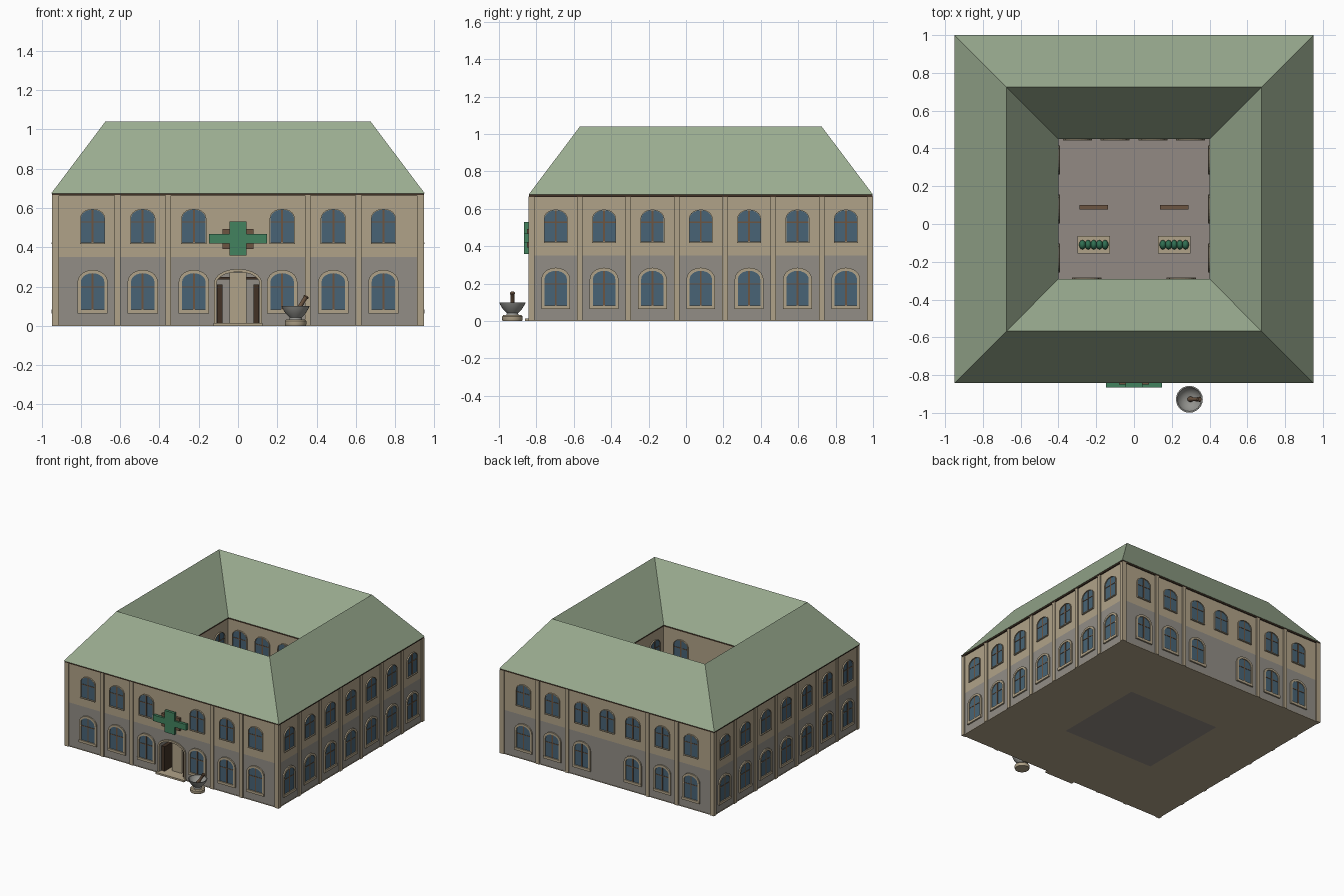
import bpy, bmesh, math
from mathutils import Matrix, Vector

if "Cube" in bpy.data.objects:
    bpy.data.objects.remove(bpy.data.objects["Cube"])


def material(name, r, g, b):
    m = bpy.data.materials.new(name)
    m.use_nodes = True
    m.diffuse_color = (r, g, b, 1)
    m.node_tree.nodes["Principled BSDF"].inputs["Base Color"].default_value = (r, g, b, 1)
    return m


BEIGE = material("beige plaster", .434, .361, .246)
GREY = material("grey plaster", .287, .27, .238)
ROOF = material("sage roof", .328, .418, .283)
GLASS = material("blue glass", .065, .127, .181)
GREEN = material("sign green", .054, .223, .114)
DARK = material("dark brown", .054, .032, .019)
WOOD = material("brown wood", .15, .09, .053)
PAVING = material("paving", .287, .254, .231)
STONE = material("stone grey", .29, .29, .27)
LEAF = material("leaf green", .03, .16, .085)

CY = 0.079            # middle of the building in y
HX, HY = 0.937, 0.91  # outer wall half sizes
IX, IY = 0.405, 0.375 # courtyard half sizes
STOREY, EAVE = 0.35, 0.675


# ---- helpers ----
def finish(bm, name, *mats):
    bmesh.ops.recalc_face_normals(bm, faces=bm.faces)
    mesh = bpy.data.meshes.new(name)
    bm.to_mesh(mesh)
    bm.free()
    for m in mats:
        mesh.materials.append(m)
    return add(name, mesh)


def add(name, mesh, matrix=Matrix()):
    ob = bpy.data.objects.new(name, mesh)
    bpy.context.collection.objects.link(ob)
    ob.matrix_world = matrix
    return ob


def add_box(bm, x0, x1, y0, y1, z0, z1, mat=0):
    size = Matrix.Diagonal((x1 - x0, y1 - y0, z1 - z0, 1))
    mid = Matrix.Translation(((x0 + x1) / 2, (y0 + y1) / 2, (z0 + z1) / 2))
    new = bmesh.ops.create_cube(bm, size=1, matrix=mid @ size)["verts"]
    for f in {f for v in new for f in v.link_faces}:
        f.material_index = mat


def box(name, mat, *bounds):
    bm = bmesh.new()
    add_box(bm, *bounds)
    return finish(bm, name, mat)


def add_loft(bm, loops, mat=0, caps=False, closed=False):
    rings = [[bm.verts.new(p) for p in loop] for loop in loops]
    pairs = list(zip(rings, rings[1:])) + ([(rings[-1], rings[0])] if closed else [])
    faces = []
    for a, b in pairs:
        for i in range(len(a)):
            j = (i + 1) % len(a)
            faces.append(bm.faces.new((a[i], a[j], b[j], b[i])))
    if caps:
        faces += [bm.faces.new(rings[0]), bm.faces.new(rings[-1])]
    for f in faces:
        f.material_index = mat


def arch(w, z0, z1, rise, n=10):
    """Outline of an arched opening, from the lower left over the top."""
    arc = [(-w * math.cos(math.pi * i / n), z1 - rise + rise * math.sin(math.pi * i / n))
           for i in range(n + 1)]
    return [(-w, z0)] + arc + [(w, z0)]


def at(outline, y):
    return [(x, y, z) for x, z in outline]


def rect_ring(name, mat, profile):
    """Sweep a profile of (half x, half y, z) around the courtyard."""
    bm = bmesh.new()
    add_loft(bm, [[(sx * hx, CY + sy * hy, z) for sx, sy in
                   ((-1, -1), (1, -1), (1, 1), (-1, 1))] for hx, hy, z in profile], closed=True)
    return finish(bm, name, mat)


def lathe(name, mat, profile, centre, n=24):
    bm = bmesh.new()
    add_loft(bm, [[(r * math.cos(2 * math.pi * i / n), r * math.sin(2 * math.pi * i / n), z)
                   for i in range(n)] for r, z in profile], caps=True)
    ob = finish(bm, name, mat)
    ob.location = centre
    smooth(ob)
    return ob


def smooth(ob):
    bpy.ops.object.select_all(action='DESELECT')
    ob.select_set(True)
    bpy.context.view_layer.objects.active = ob
    bpy.ops.object.shade_smooth_by_angle(angle=math.radians(40))


# ---- body ----
base = 0.005
rect_ring("foundation", BEIGE, [(HX + .003, HY + .003, 0), (HX + .003, HY + .003, base),
                                (IX, IY, base), (IX, IY, 0)])
box("courtyard_paving", PAVING, -IX, IX, CY - IY, CY + IY, 0, .004)
front, recess = CY - HY, 0.13
bm = bmesh.new()
add_box(bm, -HX, HX, CY + IY, CY + HY, base, STOREY)
add_box(bm, -HX, HX, front + recess, CY - IY, base, STOREY)
for s in (-1, 1):
    add_box(bm, min(s * IX, s * HX), max(s * IX, s * HX), CY - IY, CY + IY, base, STOREY)
finish(bm, "ground_floor_wings", GREY)
bm = bmesh.new()
doorway = arch(.11, base, .275, .06)
wall = [(-HX, base)] + doorway + [(HX, base), (HX, STOREY), (-HX, STOREY)]
add_loft(bm, [at(wall, front), at(wall, front + recess)], caps=True)
finish(bm, "front_ground_wall", GREY)
rect_ring("upper_floor", BEIGE, [(HX, HY, STOREY), (HX, HY, EAVE - .01),
                                 (IX, IY, EAVE - .01), (IX, IY, STOREY)])

# ---- roof ----
rect_ring("eave_trim", DARK, [(.947, .918, .664), (.947, .918, EAVE),
                              (.401, .371, EAVE), (.401, .371, .664)])
rect_ring("roof", ROOF, [(.95, .921, EAVE), (.675, .646, 1.04), (.4, .37, EAVE)])


# ---- windows ----
def window_mesh(name, z0, z1, trim):
    bm = bmesh.new()
    w, rise = .06, .045
    pane = arch(w, z0, z1, rise)
    add_loft(bm, [at(pane, .002), at(pane, -.003)], 0, caps=True)
    outer = arch(w + trim, z0 - trim, z1 + trim, rise + trim)
    add_loft(bm, [at(outer, .002), at(outer, -.01), at(pane, -.01), at(pane, .002)], 1, closed=True)
    add_box(bm, -.005, .005, -.006, 0, z0, z1 - .001, 2)
    bar = z0 + .62 * (z1 - z0)
    add_box(bm, -w, w, -.0055, 0, bar - .003, bar + .003, 2)
    add_box(bm, -w - trim, w + trim, -.012, 0, z0 - trim - .003, z0, 1)
    ob = finish(bm, name, GLASS, BEIGE, WOOD)
    mesh = ob.data
    bpy.data.objects.remove(ob)
    return mesh


lower = window_mesh("lower_window", .083, .268, .017)
upper = window_mesh("upper_window", .424, .592, .004)


def wall_frame(x, y, degrees):
    return Matrix.Translation((x, y, 0)) @ Matrix.Rotation(math.radians(degrees), 4, 'Z')


wide = [s * u for s in (-1, 1) for u in (.225, .485, .74)]
side = [.2585 * k for k in range(-3, 4)]
long_pilasters = [s * u for s in (-1, 1) for u in (.355, .614, .925)]
side_pilasters = [.2585 * (k - 3.5) for k in range(8)]
court = [-.3, -.1, .1, .3]
# wall name, frame, lower windows, upper windows, pilasters
walls = [
    ("front", wall_frame(0, CY - HY, 0), wide, wide, long_pilasters),
    ("back", wall_frame(0, CY + HY, 180), wide, wide + [0], long_pilasters),
    ("left", wall_frame(HX, CY, 90), side, side, side_pilasters),
    ("right", wall_frame(-HX, CY, -90), side, side, side_pilasters),
    ("court_back", wall_frame(0, CY + IY, 0), court, court, []),
    ("court_front", wall_frame(0, CY - IY, 180), [-.25, .25], [-.25, .25], []),
    ("court_left", wall_frame(IX, CY, -90), [-.26, 0, .26], [-.26, 0, .26], []),
    ("court_right", wall_frame(-IX, CY, 90), [-.26, 0, .26], [-.26, 0, .26], []),
]
for name, frame, lows, ups, posts in walls:
    for kind, mesh, spots in (("lower", lower, lows), ("upper", upper, ups)):
        for u in spots:
            add(f"{name}_{kind}_window", mesh, frame @ Matrix.Translation((u, 0, 0)))
    if posts:
        bm = bmesh.new()
        for u in posts:
            add_box(bm, u - .015, u + .015, -.009, .003, 0, .666)
        finish(bm, f"{name}_pilasters", BEIGE).matrix_world = frame

# ---- entrance ----
bm = bmesh.new()
trim = arch(.123, base, .29, .073)
add_loft(bm, [at(trim, front + .002), at(trim, front - .01),
              at(doorway, front - .01), at(doorway, front + .002)], closed=True)
finish(bm, "door_surround", BEIGE)
box("door_step", BEIGE, -.125, .125, front - .03, front + recess, 0, .014)
box("entrance_panel", BEIGE, -.043, .043, front + .06, front + recess, .01, .272)
box("door_lintel", DARK, -.109, .109, front + .09, front + recess, .235, .248)
for s, name in ((-1, "right"), (1, "left")):
    x0, x1 = sorted((s * .08, s * .108))
    box(f"{name}_door_leaf", DARK, x0, x1, front + .02, front + recess, .014, .21)

# ---- cross sign ----
box("sign_bracket", WOOD, -.08, .08, front - .02, front, .392, .492)
bm = bmesh.new()
a, b, c, d = .044, .147, .024, .086
cross = [(-a, -d), (a, -d), (a, -c), (b, -c), (b, c), (a, c),
         (a, d), (-a, d), (-a, c), (-b, c), (-b, -c), (-a, -c)]
cross = [(x, z + .444) for x, z in cross]
add_loft(bm, [at(cross, front - .034), at(cross, front - .012)], caps=True)
finish(bm, "cross_sign", GREEN)

# ---- mortar and pestle ----
spot = Vector((.293, -.928, 0))
lathe("mortar_plinth", BEIGE, [(.052, 0), (.055, .008), (.055, .024), (.048, .032)], spot)
lathe("mortar_bowl", STONE, [(.034, .03), (.03, .042), (.05, .062), (.065, .086), (.071, .1),
                             (.064, .1), (.055, .08), (.03, .062), (.004, .058)], spot)
pestle = lathe("pestle", WOOD, [(.012, 0), (.015, .012), (.01, .04), (.011, .09), (.014, .1),
                                (.01, .106)], spot + Vector((0, 0, .063)), 12)
pestle.rotation_euler = (0, math.radians(32), 0)

# ---- courtyard furniture ----
for s, name in ((-1, "right"), (1, "left")):
    x = s * .213
    bm = bmesh.new()
    add_box(bm, x - .075, x + .075, .077, .101, .035, .045)
    for leg in (-.06, .06):
        add_box(bm, x + leg - .008, x + leg + .008, .079, .099, .004, .035)
    finish(bm, f"{name}_bench", WOOD)
    box(f"{name}_planter", BEIGE, x - .085, x + .085, -.156, -.064, .003, .045)
    bm = bmesh.new()
    for k in range(-2, 3):
        bmesh.ops.create_uvsphere(bm, u_segments=12, v_segments=8, radius=1,
                                  matrix=Matrix.Translation((x + .03 * k, -.11, .055))
                                  @ Matrix.Diagonal((.018, .025, .025, 1)))
    smooth(finish(bm, f"{name}_shrubs", LEAF))
